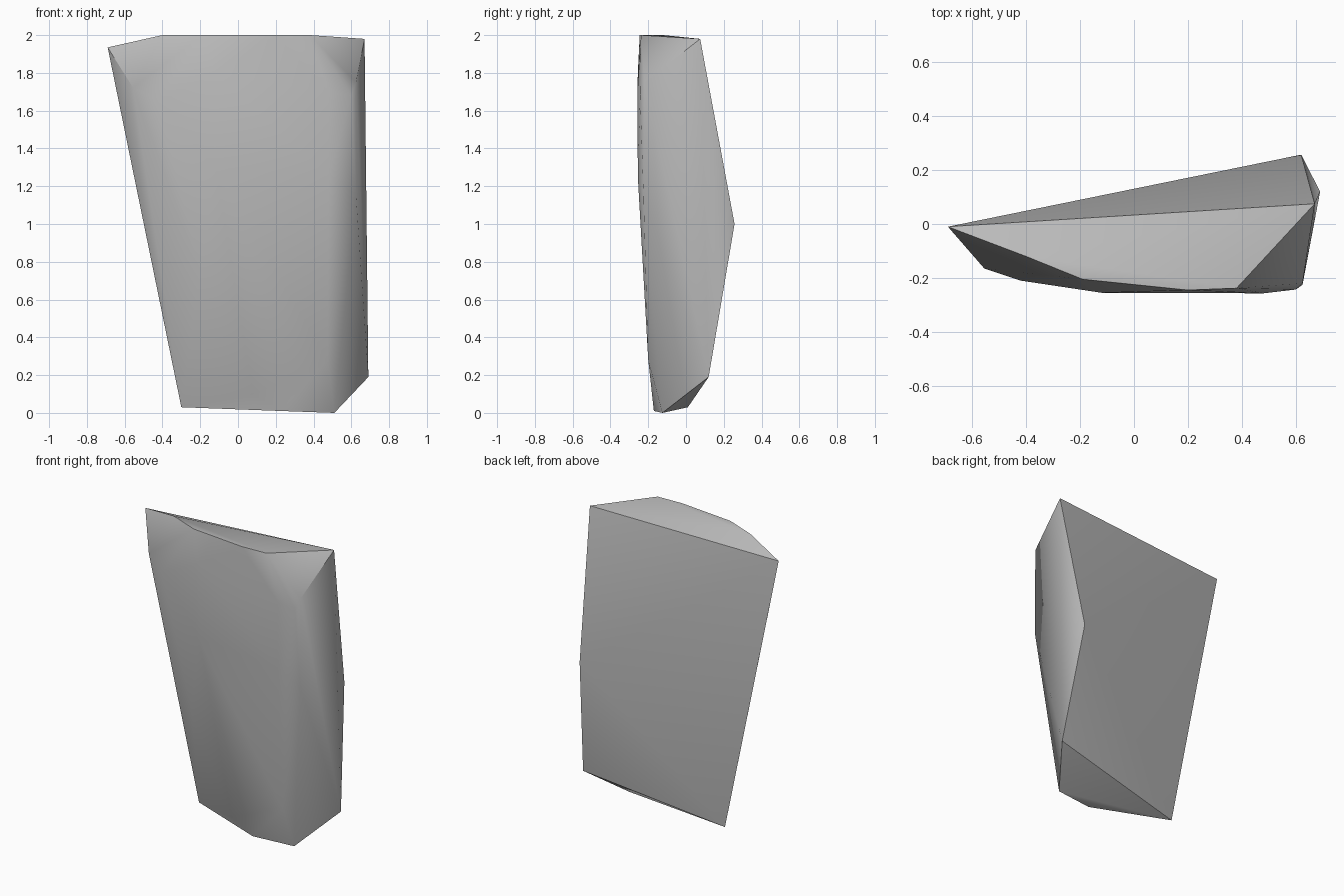
import bpy, bmesh, math

cube = bpy.data.objects.get("Cube")
if cube:
    bpy.data.objects.remove(cube, do_unlink=True)

# Single stone colour
stone = bpy.data.materials.new("grey_stone")
stone.use_nodes = True
colour = (0.5, 0.5, 0.5, 1)
stone.diffuse_color = colour
bsdf = next(n for n in stone.node_tree.nodes if n.type == 'BSDF_PRINCIPLED')
bsdf.inputs["Base Color"].default_value = colour

# Corners of the broken back, top and base
back = [(-.69, -.01, 1.935), (.67, .075, 1.98), (.62, .257, 1),
        (.69, .12, .19), (-.3, .01, .03)]
base = [(.51, -.125, 0), (.23, -.17, .01), (.08, -.18, .1)]
top_rim = [(-.4, -.12, 2), (-.19, -.205, 2), (.2, -.245, 2), (.38, -.238, 2)]

# Gently swollen front and its worn side edges
front = [(-.12, -.255, 1.8), (-.12, -.25, 1.3), (.48, -.257, 1.7), (.48, -.255, 1.25)]
left_edge = [(.6, -.243, 1.68), (.625, -.22, 1.75), (.625, -.225, 1.15), (.475, -.2, .28)]
right_edge = [(-.555, -.165, 1.72), (-.42, -.21, 1.65), (-.2, -.21, .75)]

# The slab is the convex shell around these corners
bm = bmesh.new()
for p in back + base + top_rim + front + left_edge + right_edge:
    bm.verts.new(p)
hull = bmesh.ops.convex_hull(bm, input=bm.verts)
loose = {v for v in hull["geom_interior"] + hull["geom_unused"]
         if isinstance(v, bmesh.types.BMVert)}
bmesh.ops.delete(bm, geom=list(loose), context='VERTS')
bmesh.ops.recalc_face_normals(bm, faces=bm.faces)

mesh = bpy.data.meshes.new("stone_slab")
bm.to_mesh(mesh)
bm.free()
mesh.materials.append(stone)
slab = bpy.data.objects.new("stone_slab", mesh)
bpy.context.collection.objects.link(slab)

# Smooth worn faces, crisp broken edges
bpy.ops.object.select_all(action='DESELECT')
slab.select_set(True)
bpy.context.view_layer.objects.active = slab
bpy.ops.object.shade_smooth_by_angle(angle=math.radians(40))
